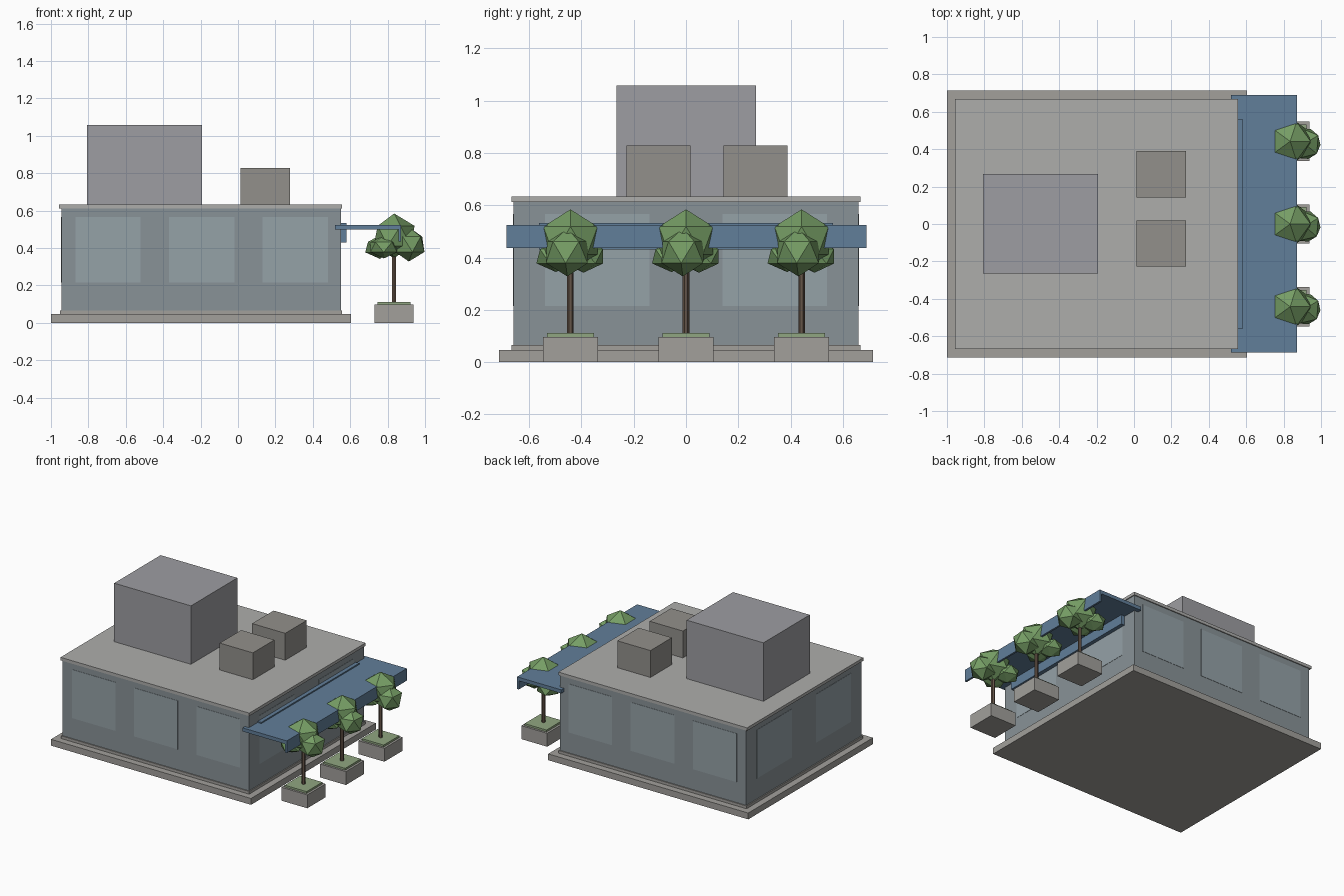
import bpy

if "Cube" in bpy.data.objects:
    bpy.data.objects.remove(bpy.data.objects["Cube"])


def mat(name, r, g, b):
    m = bpy.data.materials.new(name)
    m.diffuse_color = (r, g, b, 1)
    m.use_nodes = True
    m.node_tree.nodes["Principled BSDF"].inputs["Base Color"].default_value = m.diffuse_color
    return m


STONE = mat("stone", 0.36, 0.35, 0.33)
WALL = mat("wall", 0.25, 0.29, 0.31)
GLASS = mat("glass", 0.30, 0.36, 0.39)
ROOF = mat("roof", 0.42, 0.42, 0.41)
METAL = mat("metal", 0.34, 0.34, 0.36)
UNIT = mat("unit", 0.29, 0.28, 0.26)
BLUE = mat("canopy_blue", 0.12, 0.21, 0.32)
GRASS = mat("grass", 0.28, 0.38, 0.22)
BARK = mat("bark", 0.13, 0.09, 0.065)
LEAF = mat("leaf", 0.18, 0.34, 0.13)


def box(name, x, y, z, m):
    """Box from (min, max) ranges on each axis."""
    bpy.ops.mesh.primitive_cube_add(size=1, location=[sum(r) / 2 for r in (x, y, z)])
    o = bpy.context.object
    o.name = name
    o.scale = [r[1] - r[0] for r in (x, y, z)]
    bpy.ops.object.transform_apply(location=False, rotation=False, scale=True)
    o.data.materials.append(m)
    return o


def blob(name, loc, r, squash, turn=0.0):
    """Low-poly lump of leaves."""
    bpy.ops.mesh.primitive_ico_sphere_add(subdivisions=1, radius=r, location=loc,
                                          rotation=(0, 0, turn))
    o = bpy.context.object
    o.name = name
    o.scale.z = squash
    o.data.materials.append(LEAF)


# Building shell
box("foundation", (-1.0, 0.605), (-0.715, 0.715), (0, 0.046), STONE)
box("wall_skirting", (-0.953, 0.557), (-0.667, 0.667), (0.046, 0.066), STONE)
box("walls", (-0.945, 0.55), (-0.66, 0.66), (0.046, 0.612), WALL)
box("roof_slab", (-0.957, 0.557), (-0.667, 0.667), (0.612, 0.634), ROOF)

# Windows: three on the long sides, two on the short sides
T = 0.002
for side in (-1, 1):
    for i, cx in enumerate((-0.695, -0.195, 0.305)):
        y = side * 0.66
        box(f"long_window_{side}_{i}", (cx - 0.175, cx + 0.175), (y - T, y + T), (0.215, 0.567), GLASS)
for x in (-0.945, 0.55):
    for i, cy in enumerate((-0.34, 0.34)):
        box(f"end_window_{x}_{i}", (x - T, x + T), (cy - 0.2, cy + 0.2), (0.215, 0.567), GLASS)

# Rooftop equipment
box("roof_plant_room", (-0.808, -0.192), (-0.265, 0.267), (0.634, 1.058), METAL)
for i, y in enumerate(((-0.228, 0.018), (0.143, 0.389))):
    box(f"roof_vent_unit_{i}", (0.013, 0.279), y, (0.634, 0.829), UNIT)

# Entrance canopy
box("canopy_roof", (0.518, 0.872), (-0.686, 0.69), (0.498, 0.524), BLUE)
box("canopy_fascia", (0.858, 0.872), (-0.686, 0.69), (0.436, 0.524), BLUE)
box("canopy_wall_beam", (0.552, 0.58), (-0.562, 0.562), (0.43, 0.533), BLUE)

# Planters with trees
TX = 0.835
for i, y in enumerate((-0.442, 0, 0.442)):
    box(f"planter_{i}", (0.731, 0.939), (y - 0.105, y + 0.105), (0, 0.097), STONE)
    box(f"planter_grass_{i}", (0.747, 0.923), (y - 0.09, y + 0.09), (0.097, 0.111), GRASS)
    bpy.ops.mesh.primitive_cylinder_add(vertices=6, radius=0.0125, depth=0.27,
                                        location=(TX, y, 0.235))
    trunk = bpy.context.object
    trunk.name = f"tree_trunk_{i}"
    trunk.data.materials.append(BARK)
    blob(f"tree_crown_{i}", (TX, y, 0.465), 0.122, 0.98)
    blob(f"tree_front_lump_{i}", (0.913, y - 0.012, 0.42), 0.094, 0.98, 0.55)
    blob(f"tree_rear_lump_{i}", (0.758, y + 0.05, 0.405), 0.087, 0.72)
    blob(f"tree_side_lump_{i}", (0.78, y - 0.055, 0.405), 0.084, 0.72, 0.3)
